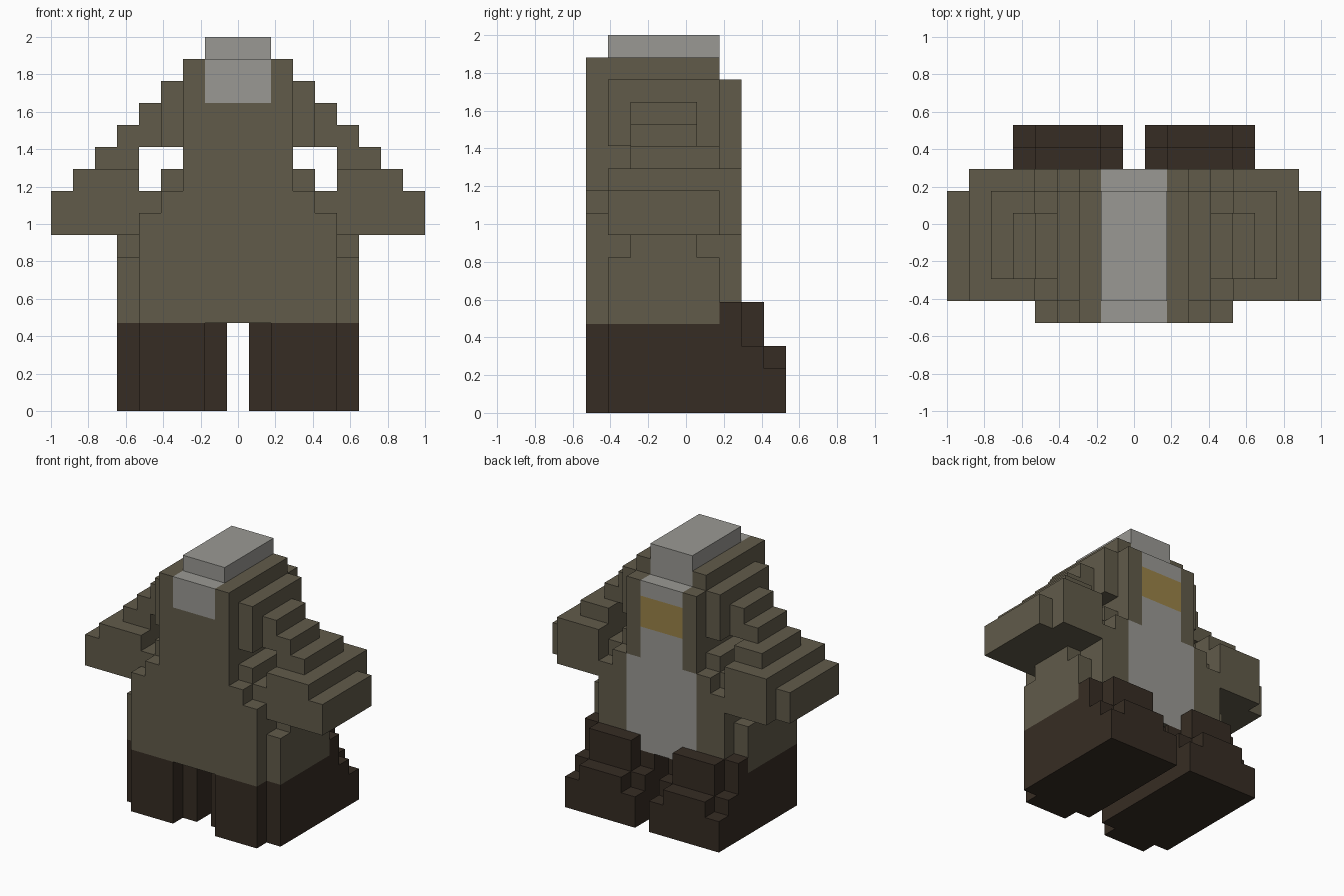
import bpy, bmesh, math
from mathutils import Vector

cube = bpy.data.objects.get("Cube")
if cube:
    bpy.data.objects.remove(cube, do_unlink=True)

U = 2 / 17  # edge of one building block


def linear(c):
    c /= 255
    return c / 12.92 if c <= 0.04045 else ((c + 0.055) / 1.055) ** 2.4


def material(name, rgb):
    m = bpy.data.materials.new(name)
    m.use_nodes = True
    col = (*[linear(c) for c in rgb], 1)
    m.diffuse_color = col
    bsdf = m.node_tree.nodes["Principled BSDF"]
    bsdf.inputs["Base Color"].default_value = col
    bsdf.inputs["Roughness"].default_value = 0.9
    return m


olive = material("olive fur", (97, 91, 74))
grey = material("pale grey", (154, 153, 148))
brown = material("dark brown", (54, 44, 35))
ochre = material("ochre", (155, 131, 72))

# Each block side: outward direction and its two edge directions
SIDES = []
for axis in range(3):
    for s in (-1, 1):
        n, a, b = Vector(), Vector(), Vector()
        n[axis], a[(axis + 1) % 3], b[(axis + 2) % 3] = s, 0.5, 0.5
        SIDES.append((n, a * s, b))


def block_part(name, boxes, mats, rule=None, mirror=False):
    """Join boxes (x0, x1, y0, y1, z0, z1 in block units) into one outer shell."""
    cells = set()
    for x0, x1, y0, y1, z0, z1 in boxes:
        if mirror:
            x0, x1 = -x1, -x0
        for i in range(round(x1 - x0)):
            for j in range(round(y1 - y0)):
                for k in range(round(z1 - z0)):
                    cells.add((x0 + i + 0.5, y0 + j + 0.5, z0 + k + 0.5))
    bm = bmesh.new()
    for cell in sorted(cells):
        c = Vector(cell)
        for n, a, b in SIDES:
            if tuple(c + n) in cells:
                continue
            mid = c + n / 2
            f = bm.faces.new([bm.verts.new((mid + p) * U)
                              for p in (-a - b, a - b, a + b, b - a)])
            if rule:
                f.material_index = rule(mid, n)
    bmesh.ops.remove_doubles(bm, verts=bm.verts[:], dist=0.001)
    bmesh.ops.dissolve_limit(bm, angle_limit=math.radians(1), verts=bm.verts[:],
                             edges=bm.edges[:], delimit={'MATERIAL'})
    mesh = bpy.data.meshes.new(name)
    bm.to_mesh(mesh)
    bm.free()
    for m in mats:
        mesh.materials.append(m)
    obj = bpy.data.objects.new(name, mesh)
    bpy.context.collection.objects.link(obj)
    return obj


def torso_colour(p, n):
    """0 fur, 1 grey, 2 ochre."""
    if abs(p.x) < 1.5 and p.z > 14:      # stripe over the head
        return 1
    if n.y > 0 and p.y > 2.4:            # belly and band on the back side
        if abs(p.x) < 1.5 and p.z > 12:
            return 2
        if abs(p.x) < (1.5 if p.z > 10 else 2.5):
            return 1
    return 0


# Torso and head
block_part("torso", [
    (-4.5, 4.5, -4.5, 2.5, 4, 9),      # lower body
    (-3.5, 3.5, -4.5, 2.5, 9, 10),     # chest
    (-2.5, 2.5, -4.5, 2.5, 10, 15),    # upper body
    (-2.5, 2.5, -4.5, 1.5, 15, 16),    # head
    (-5.5, 5.5, -3.5, 1.5, 4, 7),      # hips
    (-5.5, 5.5, -2.5, 0.5, 7, 8),
    (-4.5, 4.5, -3.5, 1.5, 9, 10),     # ribs
    (-3.5, 3.5, -3.5, 1.5, 10, 11),
], [olive, grey, ochre], torso_colour)

# Crest on the head
block_part("crest", [(-1.5, 1.5, -3.5, 1.5, 16, 17)], [grey])

# Stepped arm, from shoulder to hand
ARM = [
    (2.5, 3.5, -3.5, 1.5, 12, 15),
    (3.5, 4.5, -2.5, 0.5, 12, 14),
    (4.5, 5.5, -2.5, 0.5, 12, 13),
    (4.5, 6.5, -2.5, 1.5, 11, 12),
    (4.5, 7.5, -3.5, 2.5, 8, 11),
    (7.5, 8.5, -3.5, 1.5, 8, 10),
]

# Leg with stepped foot
LEG = [
    (1.5, 4.5, -4.5, 3.5, 0, 4),
    (0.5, 5.5, -3.5, 2.5, 0, 4),
    (0.5, 5.5, -3.5, 4.5, 0, 2),
    (0.5, 5.5, -3.5, 3.5, 2, 3),
    (1.5, 4.5, 2.5, 4.5, 0, 3),
    (1.5, 4.5, 2.5, 3.5, 3, 5),
    (4.5, 5.5, 1.5, 2.5, 3, 5),
]

for side, flip in (("left", False), ("right", True)):
    block_part(side + "_arm", ARM, [olive], mirror=flip)
    block_part(side + "_leg", LEG, [brown], mirror=flip)
